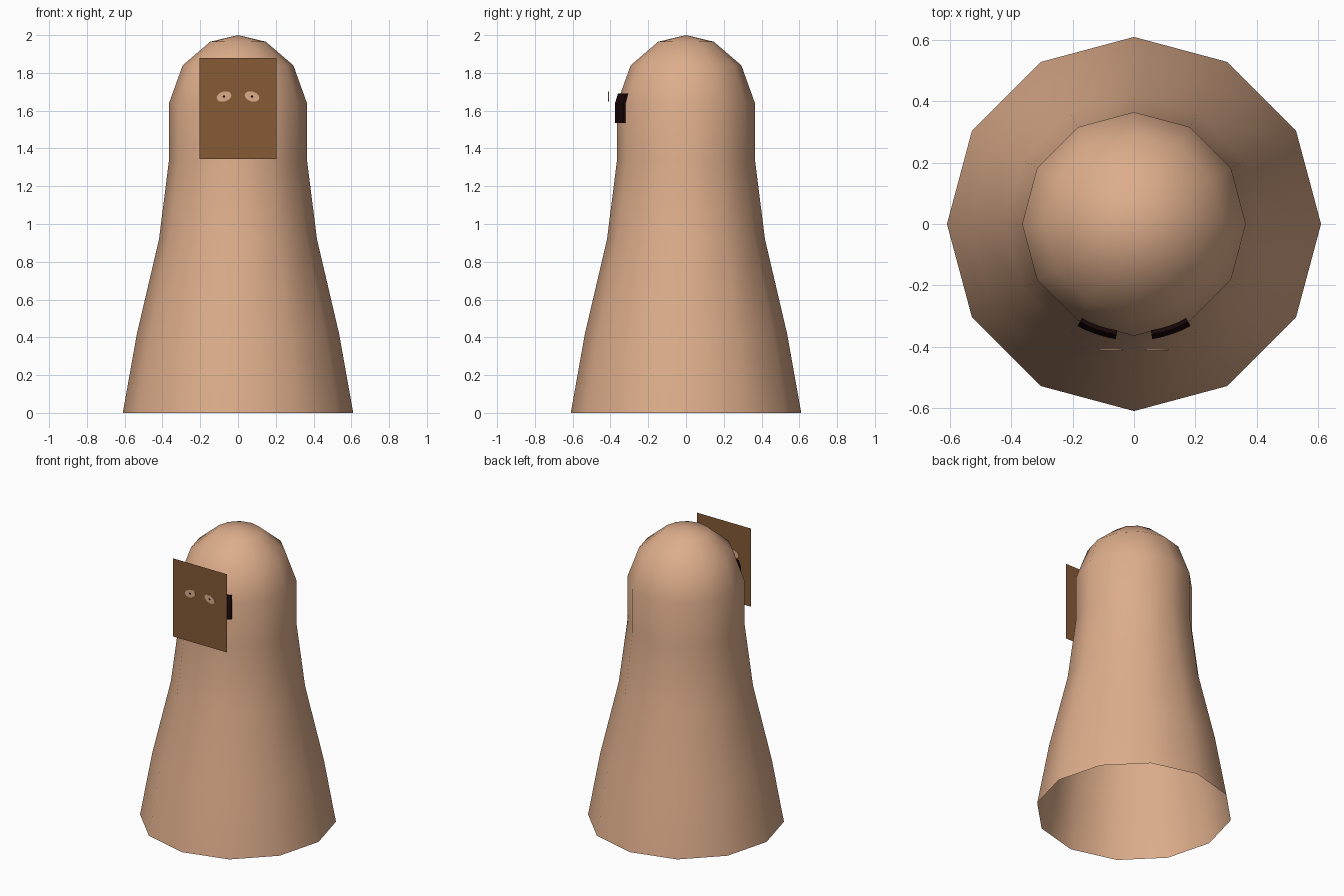
import bpy, bmesh, math
from mathutils import Matrix

if "Cube" in bpy.data.objects:
    bpy.data.objects.remove(bpy.data.objects["Cube"])


def material(name, rgb):
    m = bpy.data.materials.new(name)
    m.diffuse_color = (*rgb, 1)
    m.use_nodes = True
    m.node_tree.nodes["Principled BSDF"].inputs["Base Color"].default_value = m.diffuse_color
    return m


TAN = material("tan", (0.73, 0.42, 0.26))
BROWN = material("brown", (0.24, 0.105, 0.037))
BLACK = material("dark_maroon", (0.010, 0.002, 0.003))


def finish(name, bm, mat, smooth=False):
    me = bpy.data.meshes.new(name)
    bm.to_mesh(me)
    bm.free()
    me.materials.append(mat)
    for p in me.polygons:
        p.use_smooth = smooth
    ob = bpy.data.objects.new(name, me)
    bpy.context.collection.objects.link(ob)
    return ob


# Body: twelve-sided flared shell with a domed top, open underneath
profile = [(0.61, 0), (0.535, 0.42), (0.418, 0.92), (0.365, 1.34),
           (0.365, 1.64), (0.293, 1.84), (0.147, 1.965)]
SIDES = 12
bm = bmesh.new()
rings = [[bm.verts.new((r * math.cos(math.tau * i / SIDES),
                        r * math.sin(math.tau * i / SIDES), z))
          for i in range(SIDES)] for r, z in profile]
for low, high in zip(rings, rings[1:]):
    for i in range(SIDES):
        j = (i + 1) % SIDES
        bm.faces.new((low[i], low[j], high[j], high[i]))
tip = bm.verts.new((0, 0, 2))
for i in range(SIDES):
    bm.faces.new((rings[-1][i], rings[-1][(i + 1) % SIDES], tip))
finish("body", bm, TAN, smooth=True)

# Dark eye patches wrapped around the front of the head
section = [(0.366, 1.535), (0.380, 1.535), (0.380, 1.64),
           (0.365, 1.69), (0.351, 1.69), (0.366, 1.64)]
for side, label in ((-1, "left"), (1, "right")):
    bm = bmesh.new()
    cuts = []
    for k in range(5):
        a = math.radians(9 + k * 5)
        cuts.append([bm.verts.new((side * r * math.sin(a), -r * math.cos(a), z))
                     for r, z in section])
    n = len(section)
    for c, d in zip(cuts, cuts[1:]):
        for i in range(n):
            bm.faces.new((c[i], c[(i + 1) % n], d[(i + 1) % n], d[i]))
    bm.faces.new(cuts[0])
    bm.faces.new(cuts[-1])
    bmesh.ops.recalc_face_normals(bm, faces=bm.faces)
    finish(label + "_eye_patch", bm, BLACK)

# Flat mask standing in front of the face
PLATE_Y = -0.41
bm = bmesh.new()
bm.faces.new([bm.verts.new((x, PLATE_Y, z)) for x, z in
              ((-0.205, 1.345), (0.205, 1.345), (0.205, 1.88), (-0.205, 1.88))])
finish("mask_plate", bm, BROWN)


# Painted eyes on the mask: thin tilted ovals with tiny pupils
def oval(name, side, width, height, depth, mat):
    bm = bmesh.new()
    bmesh.ops.create_cone(bm, cap_ends=True, segments=14, radius1=0.5,
                          radius2=0.5, depth=depth,
                          matrix=Matrix.Rotation(math.pi / 2, 4, 'X'))
    bm.transform(Matrix.Translation((side * 0.074, PLATE_Y, 1.675))
                 @ Matrix.Rotation(side * math.radians(18), 4, 'Y')
                 @ Matrix.Diagonal((width, 1, height, 1)))
    finish(name, bm, mat)


for side, label in ((-1, "left"), (1, "right")):
    oval(label + "_mask_eye", side, 0.08, 0.052, 0.004, TAN)
    oval(label + "_mask_pupil", side, 0.014, 0.012, 0.006, BLACK)
